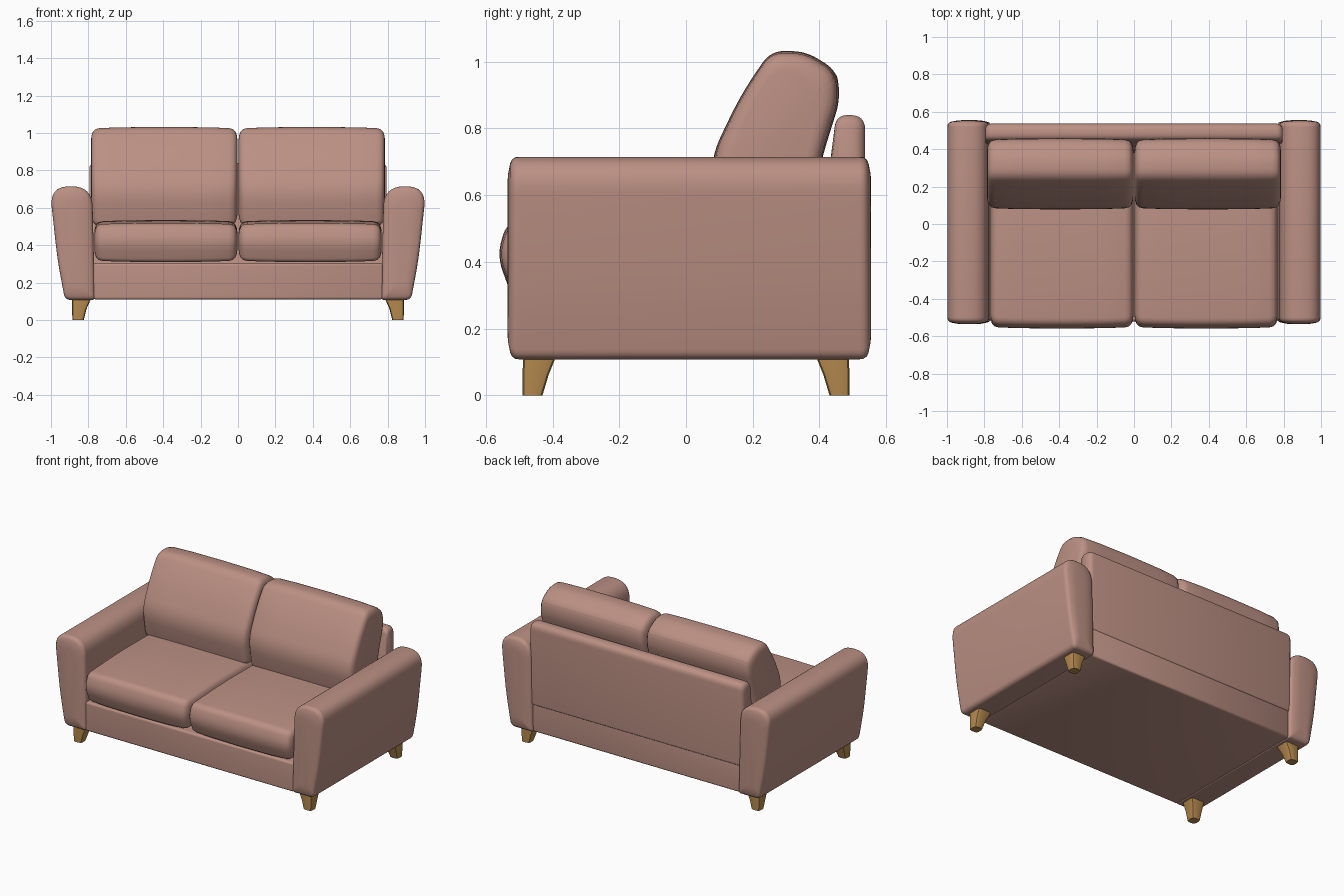
import bpy, bmesh
from mathutils import Vector

if "Cube" in bpy.data.objects:
    bpy.data.objects.remove(bpy.data.objects["Cube"])


def material(name, rgb):
    m = bpy.data.materials.new(name)
    m.diffuse_color = (*rgb, 1)
    m.use_nodes = True
    m.node_tree.nodes["Principled BSDF"].inputs["Base Color"].default_value = m.diffuse_color
    return m


FABRIC = material("dusty pink fabric", (0.50, 0.28, 0.23))
WOOD = material("oak wood", (0.46, 0.25, 0.075))


def rounded(corners, steps=6):
    """Closed outline from (a, b, radius) corners."""
    out, n = [], len(corners)
    for i, (a, b, r) in enumerate(corners):
        p = Vector((a, b))
        if r == 0:
            out.append(p)
            continue
        q0 = Vector(corners[i - 1][:2]) - p
        q1 = Vector(corners[(i + 1) % n][:2]) - p
        s, e = p + q0.normalized() * r, p + q1.normalized() * r
        for k in range(steps + 1):
            t = k / steps
            out.append(s * (1 - t) ** 2 + p * 2 * t * (1 - t) + e * t * t)
    return out


def soft(a, b, ends, middle=()):
    """Stations from a to b; ends lists (distance from the end, inset)."""
    return ([(a + d, i) for d, i in ends] + [(a + (b - a) * t, i) for t, i in middle]
            + [(b - d, i) for d, i in reversed(ends)])


def loft(name, outline, stations, axis, mat, sx=1):
    """Sweep an outline along x (outline is y,z) or y (outline is x,z)."""
    lo = Vector((min(p.x for p in outline), min(p.y for p in outline)))
    hi = Vector((max(p.x for p in outline), max(p.y for p in outline)))
    c, h = (lo + hi) / 2, (hi - lo) / 2
    bm = bmesh.new()
    rings = []
    for pos, inset in stations:
        ring = []
        for p in outline:
            a = c.x + (p.x - c.x) * (1 - inset / h.x)
            b = c.y + (p.y - c.y) * (1 - inset / h.y)
            co = (pos, a, b) if axis == "x" else (a, pos, b)
            ring.append(bm.verts.new((co[0] * sx, co[1], co[2])))
        rings.append(ring)
    n = len(outline)
    for r0, r1 in zip(rings, rings[1:]):
        for i in range(n):
            bm.faces.new((r0[i], r0[(i + 1) % n], r1[(i + 1) % n], r1[i]))
    bm.faces.new(rings[0])
    bm.faces.new(rings[-1])
    return finish(name, bm, mat)


def finish(name, bm, mat):
    bmesh.ops.recalc_face_normals(bm, faces=bm.faces)
    me = bpy.data.meshes.new(name)
    bm.to_mesh(me)
    bm.free()
    me.materials.append(mat)
    ob = bpy.data.objects.new(name, me)
    bpy.context.collection.objects.link(ob)
    return ob


# Outlines
arm = rounded([(0.765, 0.108, 0.015), (0.925, 0.108, 0.03), (0.965, 0.32, 0.1),
               (1.008, 0.715, 0.11), (0.78, 0.715, 0.11)], 8)
base = rounded([(-0.52, 0.11, 0.015), (0.53, 0.11, 0.015), (0.53, 0.305, 0.015), (-0.52, 0.305, 0.015)])
panel = rounded([(0.38, 0.29, 0), (0.535, 0.29, 0.015), (0.537, 0.84, 0.045), (0.45, 0.84, 0.035)])
seat = rounded([(-0.525, 0.312, 0.02), (0.30, 0.312, 0.03), (0.30, 0.53, 0.03), (-0.20, 0.534, 0.15),
                (-0.535, 0.515, 0.035), (-0.565, 0.42, 0.05)])
back = rounded([(0.105, 0.50, 0.03), (0.36, 0.50, 0.03), (0.405, 0.71, 0.08), (0.465, 0.90, 0.06),
                (0.445, 0.975, 0.035), (0.36, 1.028, 0.04), (0.255, 1.032, 0.045),
                (0.165, 0.90, 0.08), (0.07, 0.70, 0.08)])

# Soft end shapes
pillow = [(0, 0.06), (0.003, 0.04), (0.01, 0.022), (0.022, 0.010), (0.045, 0.004)]
crown = [(0.2, 0.0), (0.5, -0.002), (0.8, 0.0)]
crisp = [(0, 0.012), (0.004, 0.004), (0.012, 0)]

# Frame and back panel
loft("base_frame", base, soft(-0.775, 0.775, crisp), "x", FABRIC)
loft("back_panel", panel, soft(-0.795, 0.795, [(0, 0.025), (0.006, 0.012), (0.018, 0.003), (0.03, 0)]), "x", FABRIC)

for side, sx in (("left", -1), ("right", 1)):
    # Arm with padded end panels
    loft(side + "_arm", arm,
         soft(-0.535, 0.555, [(0, 0.075), (0.002, 0.05), (0.008, 0.02), (0.013, 0.009), (0.024, 0.001), (0.035, 0)]),
         "y", FABRIC, sx)
    # Loose cushions
    loft(side + "_seat_cushion", seat, soft(0.004, 0.768, pillow, crown), "x", FABRIC, sx)
    loft(side + "_back_cushion", back, soft(0.004, 0.785, pillow, crown), "x", FABRIC, sx)
    # Tapered legs, flaring inwards towards the top
    for end, sy in (("front", -1), ("back", 1)):
        bm = bmesh.new()
        rings = []
        for z, x0, x1, y0, y1 in ((0, 0.825, 0.885, 0.43, 0.49), (0.06, 0.81, 0.888, 0.412, 0.49),
                                  (0.115, 0.785, 0.888, 0.39, 0.488)):
            shape = rounded([(x0, y0, 0.018), (x1, y0, 0.018), (x1, y1, 0.018), (x0, y1, 0.018)], 2)
            rings.append([bm.verts.new((p.x * sx, p.y * sy, z)) for p in shape])
        for r0, r1 in zip(rings, rings[1:]):
            for i in range(len(r0)):
                j = (i + 1) % len(r0)
                bm.faces.new((r0[i], r0[j], r1[j], r1[i]))
        bm.faces.new(rings[0])
        bm.faces.new(rings[-1])
        finish(f"{end}_{side}_leg", bm, WOOD)

# Smooth shading with sharp creases kept
for ob in bpy.data.objects:
    ob.select_set(True)
    bpy.context.view_layer.objects.active = ob
bpy.ops.object.shade_smooth_by_angle(angle=0.7)
